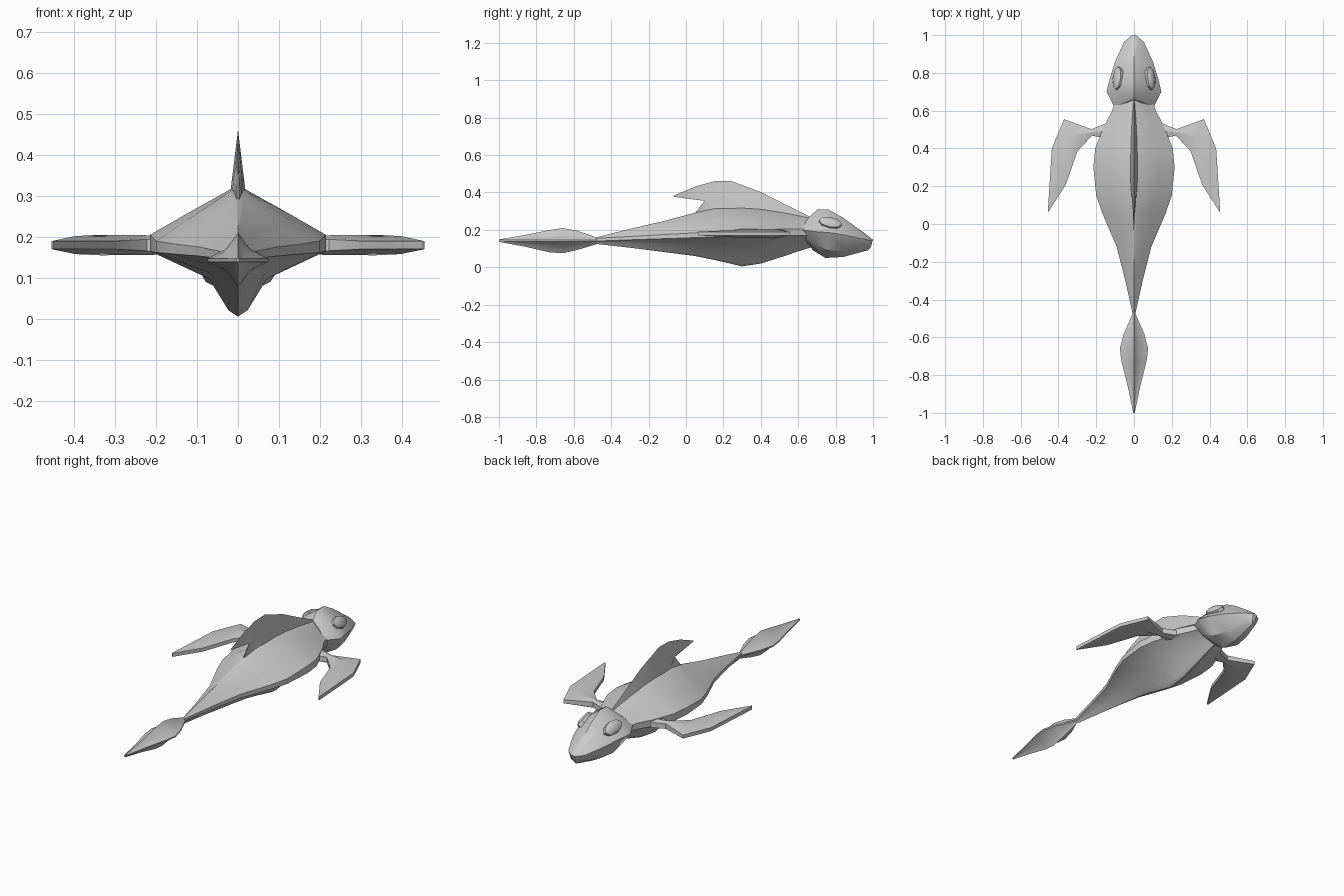
import bpy, bmesh, math
from mathutils import Vector, Matrix

old = bpy.data.objects.get("Cube")
if old:
    bpy.data.objects.remove(old, do_unlink=True)

grey = bpy.data.materials.new("plain grey")
grey.use_nodes = True
grey.diffuse_color = (0.6, 0.6, 0.6, 1)
grey.node_tree.nodes["Principled BSDF"].inputs["Base Color"].default_value = (0.6, 0.6, 0.6, 1)


def finish(name, bm, angle=35):
    bmesh.ops.remove_doubles(bm, verts=bm.verts, dist=0.0003)
    bmesh.ops.recalc_face_normals(bm, faces=bm.faces)
    mesh = bpy.data.meshes.new(name)
    bm.to_mesh(mesh)
    bm.free()
    mesh.materials.append(grey)
    ob = bpy.data.objects.new(name, mesh)
    bpy.context.collection.objects.link(ob)
    bpy.ops.object.select_all(action='DESELECT')
    ob.select_set(True)
    bpy.context.view_layer.objects.active = ob
    bpy.ops.object.shade_smooth_by_angle(angle=math.radians(angle))
    return ob


def loft(name, rings, angle=35):
    """Skin closed rings of 3D points and cap both ends."""
    bm = bmesh.new()
    loops = [[bm.verts.new(p) for p in ring] for ring in rings]
    n = len(loops[0])
    for a, b in zip(loops, loops[1:]):
        for i in range(n):
            j = (i + 1) % n
            bm.faces.new((a[i], a[j], b[j], b[i]))
    bm.faces.new(loops[0])
    bm.faces.new(loops[-1])
    return finish(name, bm, angle)


def mirrored(half):
    """Half ring from the top centre to the bottom centre, completed on -x."""
    return half + [(-x, y, z) for x, y, z in half[-2:0:-1]]


# Body: y, half width, back, side band top, side band bottom, keel
body = [(-0.48, 0.006, 0.16, 0.155, 0.14, 0.125),
        (-0.30, 0.046, 0.205, 0.165, 0.147, 0.105),
        (-0.12, 0.092, 0.247, 0.175, 0.153, 0.082),
        (0.05, 0.165, 0.292, 0.184, 0.159, 0.06),
        (0.15, 0.20, 0.316, 0.19, 0.162, 0.04),
        (0.30, 0.215, 0.32, 0.205, 0.165, 0.005),
        (0.40, 0.205, 0.314, 0.205, 0.165, 0.02),
        (0.52, 0.158, 0.295, 0.205, 0.168, 0.058),
        (0.60, 0.115, 0.278, 0.205, 0.17, 0.085),
        (0.68, 0.09, 0.26, 0.20, 0.17, 0.11)]
rings = []
for y, w, top, bt, bb, low in body:
    d = bb - low
    rings.append(mirrored([(0, y, top), (w * 0.08, y, top - 0.003),
                           (w * 0.6, y, top + (bt - top) * 0.57), (w, y, bt), (w, y, bb),
                           (w * 0.33, y, bb - d * 0.42), (w * 0.11, y, low + d * 0.1),
                           (0, y, low)]))
loft("body", rings)

# Head: y of top, side and bottom; half width, heights
head = [(0.66, 0.62, 0.63, 0.105, 0.27, 0.20, 0.15),
        (0.70, 0.70, 0.68, 0.145, 0.308, 0.19, 0.09),
        (0.76, 0.77, 0.745, 0.128, 0.31, 0.185, 0.05),
        (0.84, 0.86, 0.84, 0.100, 0.265, 0.17, 0.055),
        (0.965, 0.965, 0.975, 0.052, 0.175, 0.148, 0.092),
        (1.0, 0.998, 0.98, 0.012, 0.147, 0.142, 0.097)]
rings = []
for yt, ys, yb, w, top, side, low in head:
    rings.append(mirrored([(0, yt, top), (w * 0.5, (yt + ys) / 2, side + (top - side) * 0.62),
                           (w, ys, side), (w * 0.62, (ys + yb) / 2, side + (low - side) * 0.7),
                           (0, yb, low)]))
loft("head", rings)

# Eyes: raised eight-sided bosses lying on the upper cheeks
for side, sx in (("left", 1), ("right", -1)):
    normal = Vector((sx * 0.78, 0.18, 0.62)).normalized()
    along = Vector((0, 1, -0.1))
    along = (along - normal * along.dot(normal)).normalized()
    up = normal.cross(along)
    centre = Vector((sx * 0.083, 0.77, 0.235))
    rings = []
    for lift, size in ((-0.03, 1), (0.012, 1), (0.022, 0.6)):
        rings.append([centre + normal * lift
                      + along * (0.062 * size * math.cos(k * math.tau / 8))
                      + up * (0.034 * size * math.sin(k * math.tau / 8)) for k in range(8)])
    loft(side + "_eye", rings)

# Dorsal fin: y and z of the base, then y and z of the swept edge, half thickness
fin = [((0.04, 0.28), (-0.07, 0.378), 0.003),
       ((0.10, 0.30), (-0.06, 0.385), 0.008),
       ((0.16, 0.31), (0.05, 0.432), 0.014),
       ((0.23, 0.315), (0.15, 0.46), 0.018),
       ((0.31, 0.315), (0.24, 0.462), 0.018),
       ((0.42, 0.308), (0.40, 0.402), 0.017),
       ((0.54, 0.285), (0.53, 0.336), 0.012),
       ((0.66, 0.25), (0.66, 0.272), 0.006)]
rings = []
for (by, bz), (ty, tz), t in fin:
    # notch of the trailing edge comes from pulling the middle forward
    my, mz = by * 0.6 + ty * 0.4, bz * 0.6 + tz * 0.4
    if by < 0.11:
        my, mz = by + 0.06, 0.355
    rings.append(mirrored([(0, ty, tz), (t * 0.6, my, mz), (t, by, bz),
                           (0, by, bz - 0.02)]))
loft("dorsal_fin", rings)

# Tail blade: y, half width, top, bottom, with hollowed quarters
tail = [(-0.47, 0.005, 0.157, 0.126), (-0.58, 0.054, 0.195, 0.093),
        (-0.66, 0.075, 0.21, 0.075), (-0.73, 0.066, 0.199, 0.08),
        (-0.86, 0.033, 0.173, 0.11), (-1.0, 0.004, 0.149, 0.136)]
rings = []
for y, w, top, low in tail:
    c = 0.143
    rings.append(mirrored([(0, y, top), (w * 0.38, y, c + (top - c) * 0.42),
                           (w, y, c + 0.004), (w, y, c - 0.004),
                           (w * 0.38, y, c + (low - c) * 0.42), (0, y, low)]))
loft("tail_blade", rings)

# Flippers: leading and trailing edge, half thickness at the ridge, at the rim
flipper = [((0.12, 0.545), (0.14, 0.45), 0.022, 0.016),
           ((0.225, 0.502), (0.222, 0.468), 0.024, 0.014),
           ((0.37, 0.555), (0.30, 0.385), 0.025, 0.010),
           ((0.435, 0.40), (0.36, 0.21), 0.022, 0.010),
           ((0.456, 0.068), (0.452, 0.066), 0.010, 0.010)]
for side, sx in (("left", 1), ("right", -1)):
    rings = []
    for (lx, ly), (tx, ty), r, e in flipper:
        mx, my, z = (lx + tx) / 2, (ly + ty) / 2, 0.18
        rings.append([(sx * lx, ly, z + e), (sx * mx, my, z + r), (sx * tx, ty, z + e),
                      (sx * tx, ty, z - e), (sx * mx, my, z - r), (sx * lx, ly, z - e)])
    loft(side + "_flipper", rings, 25)
